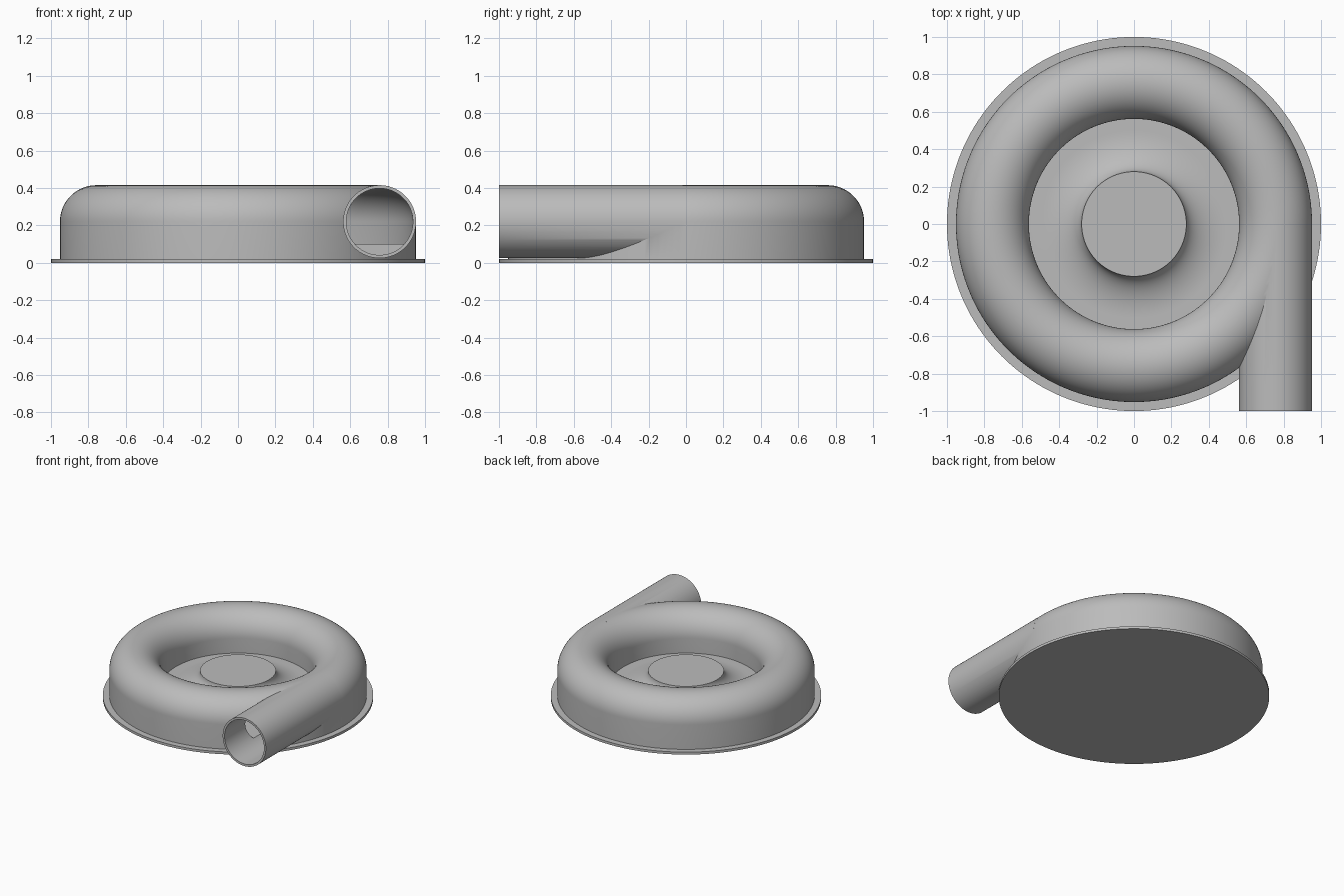
import bpy, math

cube = bpy.data.objects.get("Cube")
if cube:
    bpy.data.objects.remove(cube, do_unlink=True)

# Shared dimensions
RING, AXIS_Z, TUBE, BORE = 0.757, 0.22, 0.195, 0.178
FLOOR, PLATE = 0.10, 0.02
SEG = 160

grey = bpy.data.materials.new("plain grey")
grey.use_nodes = True
colour = (0.5, 0.5, 0.5, 1)
grey.diffuse_color = colour
grey.node_tree.nodes["Principled BSDF"].inputs["Base Color"].default_value = colour


def arc(cr, cz, a, b, start, end, n):
    """Points (radius, height) along an elliptical arc, angles in degrees."""
    angles = [math.radians(start + (end - start) * i / n) for i in range(n + 1)]
    return [(cr + a * math.cos(t), cz + b * math.sin(t)) for t in angles]


def revolve(name, profile, closed=False):
    """Spin a profile round z; open profiles end in flat discs."""
    n = len(profile)
    verts, faces = [], []
    for s in range(SEG):
        t = 2 * math.pi * s / SEG
        verts += [(r * math.cos(t), r * math.sin(t), z) for r, z in profile]
    for s in range(SEG):
        a, b = s * n, (s + 1) % SEG * n
        for i in range(n if closed else n - 1):
            j = (i + 1) % n
            faces.append((a + i, b + i, b + j, a + j))
    if not closed:
        faces.append([s * n for s in reversed(range(SEG))])
        faces.append([s * n + n - 1 for s in range(SEG)])
    mesh = bpy.data.meshes.new(name)
    mesh.from_pydata(verts, [], faces)
    mesh.materials.append(grey)
    obj = bpy.data.objects.new(name, mesh)
    bpy.context.collection.objects.link(obj)
    return obj


def rod(name, radius, front, back):
    """Cylinder along y on the outlet axis."""
    bpy.ops.mesh.primitive_cylinder_add(
        vertices=96, radius=radius, depth=back - front,
        location=(RING, (front + back) / 2, AXIS_Z), rotation=(math.pi / 2, 0, 0))
    obj = bpy.context.object
    obj.name = name
    obj.data.materials.append(grey)
    return obj


def combine(target, tool, operation):
    """Apply a boolean and discard the tool object."""
    tool.hide_render = True
    bpy.context.view_layer.objects.active = target
    mod = target.modifiers.new(operation, 'BOOLEAN')
    mod.operation, mod.solver, mod.object = operation, 'EXACT', tool
    bpy.ops.object.modifier_apply(modifier=mod.name)
    bpy.data.objects.remove(tool, do_unlink=True)


def smooth(obj):
    bpy.ops.object.select_all(action='DESELECT')
    obj.select_set(True)
    bpy.context.view_layer.objects.active = obj
    bpy.ops.object.shade_smooth_by_angle(angle=math.radians(30))


# Flat round base plate
base_plate = revolve("base_plate", [(1, 0), (1, PLATE)])

# Housing: straight outer wall, rounded ring, sunken floor and flared hub
profile = [(RING + TUBE, PLATE - 0.005)]
profile += arc(RING, AXIS_Z, TUBE, TUBE, 0, 180, 40)
profile += [(RING - TUBE, FLOOR)]
profile += arc(0.50, AXIS_Z, 0.22, AXIS_Z - FLOOR, 270, 180, 16)
housing = revolve("housing", profile)

# Tangential outlet pipe, then the hollow ring channel and the pipe bore
combine(housing, rod("outlet_pipe", TUBE, -1, -0.02), 'UNION')
channel = [(RING + BORE, FLOOR)] + arc(RING, AXIS_Z, BORE, BORE, 0, 180, 32)
channel += [(RING - BORE, FLOOR)]
combine(housing, revolve("channel_cutter", channel, closed=True), 'DIFFERENCE')
combine(housing, rod("bore_cutter", BORE, -1.1, -0.01), 'DIFFERENCE')

for part in (base_plate, housing):
    smooth(part)
